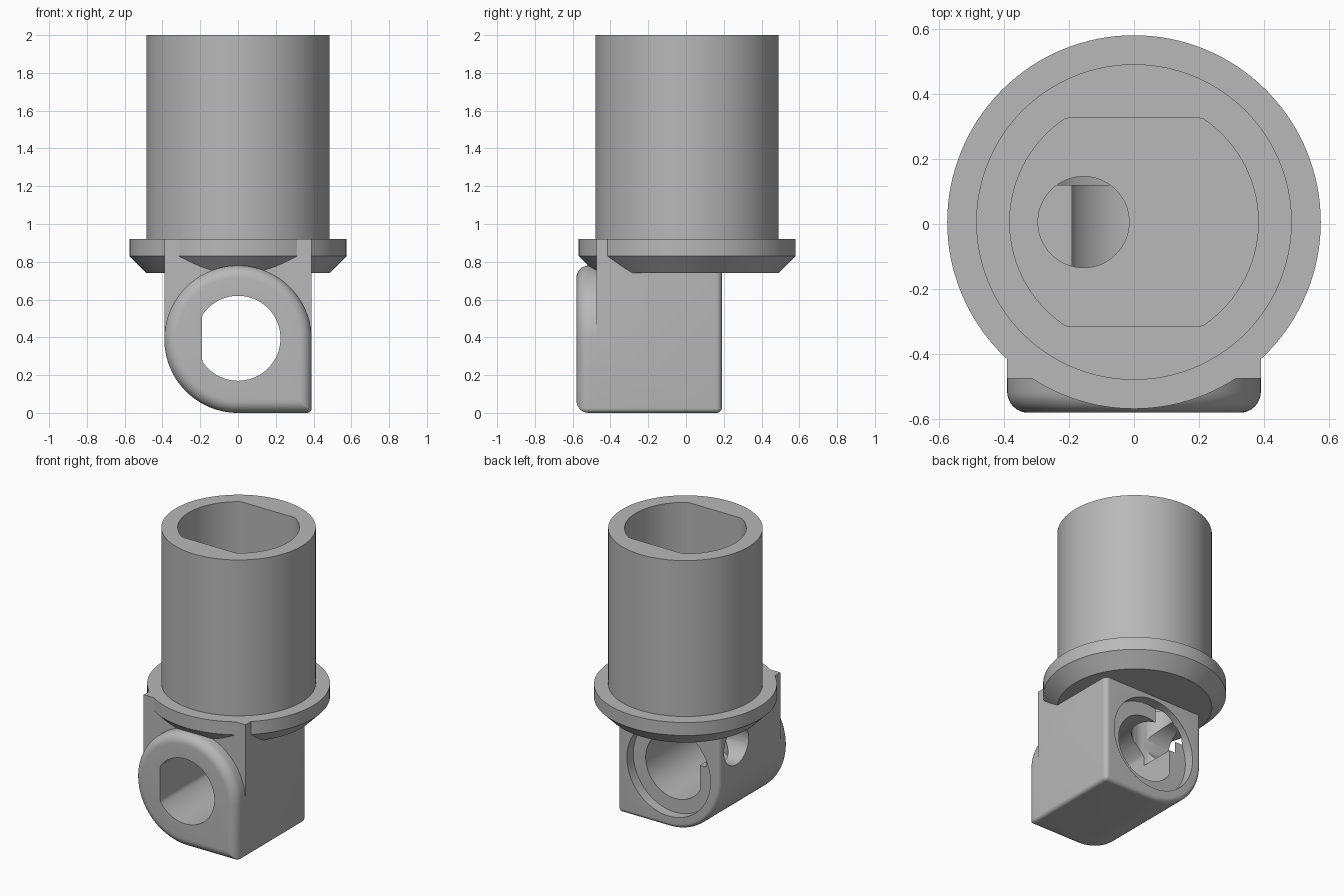
import bpy, bmesh
from math import sin, cos, pi, radians

if "Cube" in bpy.data.objects:
    bpy.data.objects.remove(bpy.data.objects["Cube"])

grey = bpy.data.materials.new("plain grey")
grey.diffuse_color = (0.48, 0.48, 0.48, 1)
grey.use_nodes = True
grey.node_tree.nodes["Principled BSDF"].inputs["Base Color"].default_value = grey.diffuse_color
CY = 0.006            # y of the tube axis
R = 0.39              # half width of the foot


def arc(cx, cy, r, a0, a1, n):
    return [(cx + r * cos(radians(a0 + (a1 - a0) * i / n)),
             cy + r * sin(radians(a0 + (a1 - a0) * i / n))) for i in range(n + 1)]


def loft(name, rings):
    """Closed solid through rings of equal point count."""
    bm = bmesh.new()
    vs = [[bm.verts.new(p) for p in ring] for ring in rings]
    n = len(vs[0])
    for a, b in zip(vs, vs[1:]):
        for i in range(n):
            j = (i + 1) % n
            bm.faces.new((a[i], a[j], b[j], b[i]))
    bm.faces.new(vs[0])
    bm.faces.new(vs[-1])
    bmesh.ops.recalc_face_normals(bm, faces=bm.faces)
    me = bpy.data.meshes.new(name)
    bm.to_mesh(me)
    bm.free()
    me.materials.append(grey)
    ob = bpy.data.objects.new(name, me)
    bpy.context.collection.objects.link(ob)
    return ob


def prism(name, pts, axis, a, b):
    place = {'X': lambda u, v, w: (w, u, v),
             'Y': lambda u, v, w: (u, w, v),
             'Z': lambda u, v, w: (u, v, w)}[axis]
    return loft(name, [[place(u, v, w) for u, v in pts] for w in (a, b)])


def circle(cx, cy, r, n=96):
    return arc(cx, cy, r, 0, 360, n)[:-1]


def foot_profile(d, tall):
    """Foot outline seen from the front, inset by d."""
    c = max(0.025 - d, 0.004)
    pts = arc(0, R, R - d, 180, 270, 32)
    pts += arc(R - d - c, d + c, c, 270, 360, 6)
    if tall:
        return pts + [(R - d, 0.92), (-R + d, 0.92)]
    return pts + arc(0, R, R - d, 0, 180, 64)[:-1]


def foot(name, y_plain, y_round, r, tall):
    """Extrude the outline along y and round over the edge at y_round."""
    s = 1 if y_round > y_plain else -1
    steps = [(y_plain, 0)] + [(y_round - s * r * (1 - sin(t)), r * (1 - cos(t)))
                              for t in (i * pi / 16 for i in range(9))]
    return loft(name, [[(u, y, v) for u, v in foot_profile(d, tall)] for y, d in steps])


# tube with chamfered flange, turned about the vertical axis
lathe = [(0.485, 0.74), (0.574, 0.83), (0.574, 0.92), (0.485, 0.92), (0.485, 2.0)]
body = loft("socket_tube_with_foot",
            [[(x, y, z) for x, y in circle(0, CY, r, 128)] for r, z in lathe])

# foot: squared rear block and rounded front boss
rear_block = foot("foot_block", -0.475, 0.19, 0.03, True)
front_boss = foot("front_boss", -0.475, -0.58, 0.065, False)

# cutters
pocket = prism("pocket_cutter", [(x, min(max(y, CY - 0.321), CY + 0.321))
               for x, y in circle(0, CY, 0.382)], 'Z', 0.85, 2.2)
bore = prism("bore_cutter", [(max(x, -0.19), z) for x, z in circle(0, 0.395, 0.225)],
             'Y', -0.8, 0.4)
recess = prism("rear_recess_cutter", circle(0, 0.395, 0.32), 'Y', 0.12, 0.4)
drop_hole = prism("drop_hole_cutter", circle(-0.155, CY, 0.14, 64), 'Z', 0.45, 1.0)
side_hole = prism("side_hole_cutter", circle(CY, 0.6, 0.135, 64), 'X', -0.6, -0.1)

ops = [(rear_block, 'UNION'), (front_boss, 'UNION')]
ops += [(c, 'DIFFERENCE') for c in (pocket, bore, recess, drop_hole, side_hole)]
for ob, kind in ops:
    m = body.modifiers.new(ob.name, 'BOOLEAN')
    m.operation, m.solver, m.object = kind, 'EXACT', ob

# bake the booleans and remove the helpers
dg = bpy.context.evaluated_depsgraph_get()
result = bpy.data.meshes.new_from_object(body.evaluated_get(dg))
body.modifiers.clear()
body.data = result
for ob, _ in ops:
    bpy.data.objects.remove(ob)

bpy.ops.object.select_all(action='DESELECT')
body.select_set(True)
bpy.context.view_layer.objects.active = body
bpy.ops.object.shade_smooth_by_angle(angle=radians(25))
